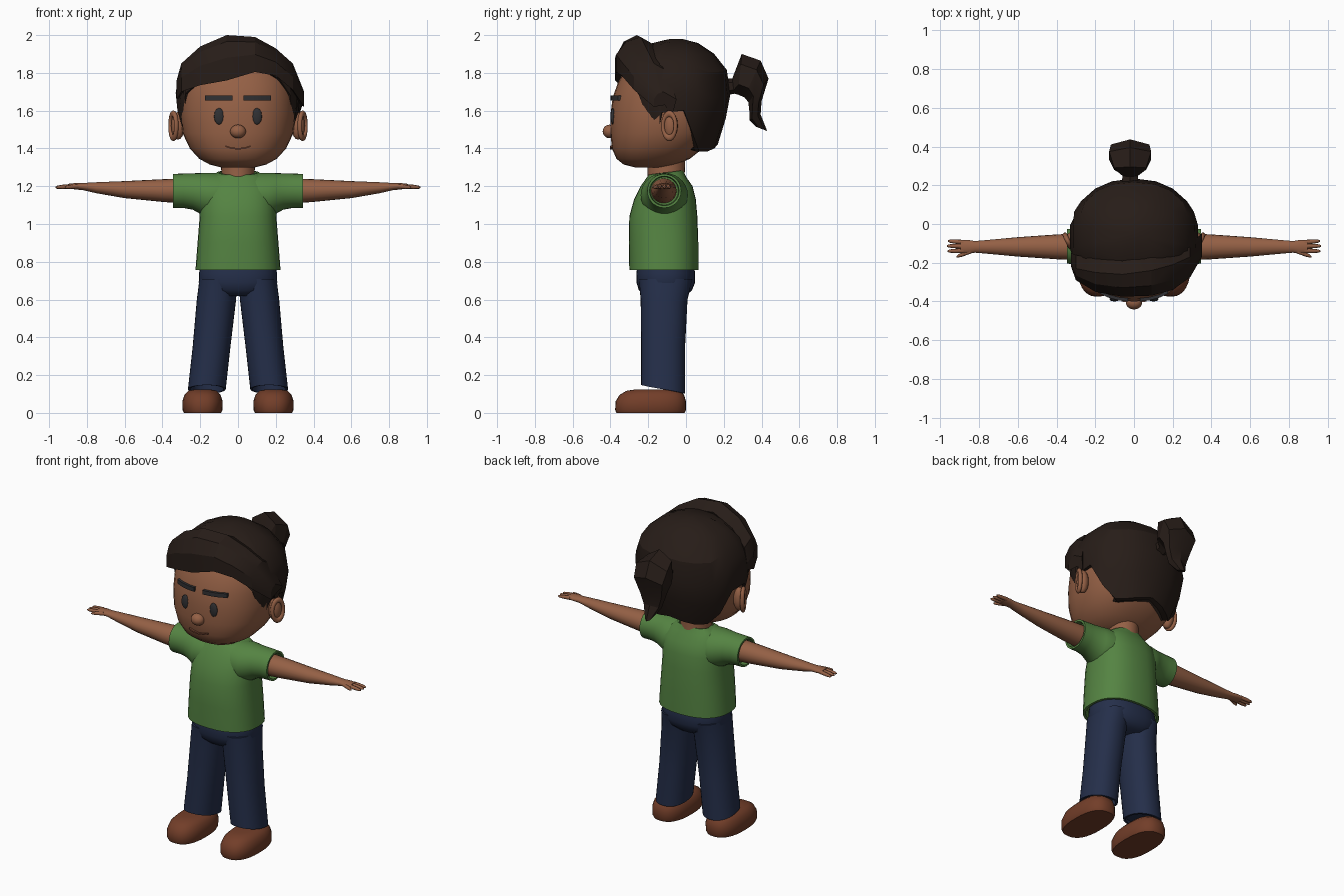
import bpy, bmesh
from math import sin, cos, pi, radians
from mathutils import Vector

if "Cube" in bpy.data.objects:
    bpy.data.objects.remove(bpy.data.objects["Cube"])


def material(name, rgb):
    m = bpy.data.materials.new(name)
    m.diffuse_color = (*rgb, 1)
    m.use_nodes = True
    m.node_tree.nodes["Principled BSDF"].inputs["Base Color"].default_value = m.diffuse_color
    return m


SKIN = material("skin", (0.30, 0.118, 0.06))
LIP = material("lip", (0.19, 0.065, 0.035))
HAIR = material("hair", (0.020, 0.012, 0.009))
GREEN = material("shirt", (0.09, 0.23, 0.055))
NAVY = material("denim", (0.018, 0.028, 0.068))
LEATHER = material("leather", (0.17, 0.048, 0.022))
DARK = material("dark grey", (0.03, 0.03, 0.033))


def loft(name, rings, mat, angle=50):
    """Skin a list of equal-length rings, cap both ends."""
    bm = bmesh.new()
    rows = [[bm.verts.new(p) for p in r] for r in rings]
    n = len(rows[0])
    for a, b in zip(rows, rows[1:]):
        for i in range(n):
            bm.faces.new((a[i], a[(i + 1) % n], b[(i + 1) % n], b[i]))
    bm.faces.new(rows[0])
    bm.faces.new(rows[-1][::-1])
    bmesh.ops.recalc_face_normals(bm, faces=bm.faces[:])
    me = bpy.data.meshes.new(name)
    bm.to_mesh(me)
    bm.free()
    ob = bpy.data.objects.new(name, me)
    bpy.context.collection.objects.link(ob)
    return finish(ob, name, mat, angle)


def finish(ob, name, mat, angle=50):
    ob.name = name
    ob.data.materials.append(mat)
    if angle:
        bpy.ops.object.select_all(action='DESELECT')
        ob.select_set(True)
        bpy.context.view_layer.objects.active = ob
        bpy.ops.object.shade_smooth_by_angle(angle=radians(angle))
    return ob


def spow(v, p):
    return abs(v) ** (2 / p) * (1 if v >= 0 else -1)


def hpoint(z, rx, yf, yb, a, p=2, cx=0):
    """Point on a horizontal superellipse; a = 0 faces front, 90 deg is +x."""
    return Vector((cx + rx * spow(sin(a), p),
                   (yf + yb) / 2 - (yb - yf) / 2 * spow(cos(a), p), z))


def hring(z, rx, yf, yb, p=2, cx=0, tilt=0, n=32):
    r = [hpoint(z, rx, yf, yb, 2 * pi * i / n, p, cx) for i in range(n)]
    for i, v in enumerate(r):
        v.z += tilt * cos(2 * pi * i / n)
    return r


def xring(x, cy, cz, ry, rz, n=20):
    return [Vector((x, cy + ry * cos(2 * pi * i / n), cz + rz * sin(2 * pi * i / n)))
            for i in range(n)]


def interp(table, z):
    for a, b in zip(table, table[1:]):
        if z <= b[0]:
            t = max(0, (z - a[0]) / (b[0] - a[0]))
            return [u + (v - u) * t for u, v in zip(a[1:], b[1:])]
    return list(table[-1][1:])


def ball(name, loc, scale, mat, seg=20, rot=(0, 0, 0)):
    bpy.ops.mesh.primitive_uv_sphere_add(segments=seg, ring_count=seg // 2,
                                         location=loc, rotation=rot)
    ob = bpy.context.object
    ob.scale = scale
    return finish(ob, name, mat)


# head: z, half width, front y, back y
HEAD = [(1.30, .09, -.27, -.10), (1.315, .15, -.33, -.05), (1.345, .205, -.368, .02),
        (1.40, .255, -.392, .09), (1.48, .293, -.40, .16), (1.58, .305, -.40, .20),
        (1.67, .302, -.388, .21), (1.75, .29, -.36, .20), (1.83, .25, -.315, .16),
        (1.90, .18, -.24, .09), (1.95, .06, -.14, -.02)]
loft("head", [hring(*h, p=2.3) for h in HEAD], SKIN, 80)
loft("neck", [hring(z, r, -.115 - r, -.095 + r) for z, r in
              ((1.2, .095), (1.26, .088), (1.34, .09))], SKIN)


def face_y(x, z):
    rx, yf, yb = interp(HEAD, z)
    k = (1 - min(abs(x) / rx, .99) ** 2.3) ** (1 / 2.3)
    return (yf + yb) / 2 - (yb - yf) / 2 * k


# face details
def strip(name, pts, h, mat):
    rings = []
    for x, z in pts:
        y = face_y(x, z)
        rings.append([Vector((x, y + dy, z + dz)) for dy, dz in
                      ((-.012, -h), (-.012, h), (.02, h), (.02, -h))])
    loft(name, rings, mat, 30)


ball("nose", (0, -.405, 1.49), (.042, .036, .036), SKIN)
strip("mouth", [(x, 1.398 + 3.2 * x * x) for x in (-.065, -.035, 0, .035, .065)], .004, LIP)
for s, side in ((1, "right"), (-1, "left")):
    ball("eye_" + side, (s * .1, face_y(.1, 1.57) + .002, 1.57), (.027, .012, .044), DARK, 12)
    strip("brow_" + side, [(s * x, 1.668) for x in (.03, .08, .13, .175)], .013, DARK)
    # ears: disc with a raised rim
    turn = (0, 0, s * radians(-25))
    ball("ear_" + side, (s * .318, -.082, 1.52), (.035, .04, .074), SKIN, 16, turn)
    bpy.ops.mesh.primitive_torus_add(major_segments=24, minor_segments=8, major_radius=1,
                                     minor_radius=.28, location=(s * .342, -.088, 1.52),
                                     rotation=(0, radians(90), s * radians(-25)))
    bpy.context.object.scale = (.064, .037, .045)
    finish(bpy.context.object, "ear_rim_" + side, SKIN)

# hair cap: z, half width, front y, back y; hairline: azimuth, z
CAP = [(1.38, .24, -.28, .15), (1.47, .298, -.32, .19), (1.6, .325, -.36, .22),
       (1.7, .335, -.37, .237), (1.77, .325, -.365, .237), (1.85, .285, -.32, .20),
       (1.92, .215, -.25, .13), (1.96, .13, -.18, .06), (1.98, .03, -.08, -.02)]
LINE = [(0, 1.80), (20, 1.82), (40, 1.77), (55, 1.68), (64, 1.54), (71, 1.45), (80, 1.59),
        (100, 1.60), (113, 1.46), (126, 1.385), (145, 1.385), (162, 1.40), (180, 1.42),
        (198, 1.40), (215, 1.385), (234, 1.385), (247, 1.46), (260, 1.60), (280, 1.60),
        (289, 1.48), (296, 1.55), (305, 1.69), (320, 1.74), (340, 1.77)]


def cap_ring(t, shrink=1.0):
    r = []
    for a, low in LINE:
        z = low + (1.98 - low) * sin(t * pi / 2)
        rx, yf, yb = interp(CAP, z)
        v = hpoint(z, rx, yf, yb, radians(a), 2.2)
        c = Vector((0, (yf + yb) / 2, z))
        r.append(c + (v - c) * shrink)
    return r


loft("hair_cap", [cap_ring(0, .86)] + [cap_ring(t) for t in (0, .16, .32, .5, .66, .82, 1)],
     HAIR, 22)

# swept fringe: x, lower z, lower y, ridge z, ridge y
FRINGE = [(-.325, 1.66, -.22, 1.76, -.22), (-.30, 1.70, -.29, 1.85, -.23),
          (-.2, 1.735, -.35, 1.94, -.25), (-.06, 1.76, -.375, 2.0, -.26),
          (.09, 1.805, -.37, 1.99, -.24), (.2, 1.785, -.34, 1.93, -.21),
          (.29, 1.71, -.275, 1.85, -.17), (.35, 1.62, -.17, 1.70, -.12)]
rings = []
for x, zl, yl, zr, yr in FRINGE:
    h, d = zr - zl, yr - yl
    rings.append([Vector((x * k, y, z)) for k, y, z in (
        (.95, yl + .06, zl + .01), (1, yl, zl), (1, yl, zl + h * .5),
        (1, yl + d * .4, zl + h * .86), (1, yr, zr), (1, yr + .07, zr - .04),
        (.9, yr + .04, zr - .15))])
loft("hair_fringe", rings, HAIR, 22)

# ponytail: inner y z, outer y z, half width
TAIL = [(.21, 1.68, .20, 1.77, .05), (.255, 1.69, .245, 1.77, .045),
        (.275, 1.685, .295, 1.90, .095), (.31, 1.67, .395, 1.865, .125),
        (.33, 1.645, .437, 1.77, .115), (.335, 1.60, .40, 1.65, .085),
        (.335, 1.55, .395, 1.58, .06), (.37, 1.515, .43, 1.492, .02)]
rings = []
for yi, zi, yo, zo, w in TAIL:
    i, o = Vector((-.02, yi, zi)), Vector((-.02, yo, zo))
    rings.append([(i + o) / 2 + (o - i) / 2 * cos(k * pi / 3)
                  + Vector((w * sin(k * pi / 3), 0, 0)) for k in range(6)])
loft("ponytail", rings, HAIR, 22)

# shirt body with open hem and collar
SHIRT = [(.80, .205, -.28, .045), (.757, .21, -.285, .05), (.757, .225, -.30, .065),
         (.9, .214, -.303, .065), (1.04, .203, -.30, .06), (1.13, .20, -.275, .052),
         (1.2, .19, -.24, .035), (1.25, .15, -.205, .0), (1.273, .11, -.195, -.015),
         (1.272, .098, -.19, -.02), (1.25, .09, -.185, -.025)]
loft("shirt", [hring(*r, p=2.4, tilt=-.012 if r[1] < .12 else 0) for r in SHIRT], GREEN)

# waist of the trousers
loft("trouser_seat", [hring(*r, p=2.3) for r in (
    (.79, .20, -.255, .04), (.74, .206, -.263, .048), (.69, .208, -.262, .048),
    (.65, .19, -.25, .032), (.62, .12, -.22, .0))], NAVY, 80)

SLEEVE = [(.08, 1.15, .12, .12), (.16, 1.153, .125, .118), (.20, 1.162, .108, .108),
          (.24, 1.172, .096, .096), (.29, 1.176, .091, .091), (.345, 1.175, .09, .09),
          (.345, 1.175, .078, .078), (.31, 1.175, .074, .074)]
ARM = [(.27, 1.175, .070, .068), (.40, 1.177, .064, .06), (.60, 1.182, .05, .045),
       (.75, 1.192, .036, .029), (.82, 1.198, .03, .019), (.86, 1.2, .036, .017),
       (.895, 1.2, .033, .013)]
LEG = [(.71, .10, -.25, .035, .104, 0), (.60, .104, -.24, .008, .114, 0),
       (.35, .10, -.237, -.005, .14, 0), (.125, .10, -.237, -.005, .165, .022),
       (.125, .088, -.225, -.017, .165, .022), (.16, .085, -.22, -.02, .163, 0)]
SHOE = [(0, .098, -.368, -.008), (.015, .106, -.375, 0), (.06, .107, -.373, 0),
        (.095, .096, -.352, -.01), (.117, .075, -.315, -.035), (.125, .04, -.26, -.08)]
FINGERS = [(.88, -.094, .96, -.088), (.885, -.115, .965, -.113),
           (.88, -.138, .962, -.14), (.845, -.142, .915, -.168)]


def flip(rings, s):
    return [[Vector((v.x * s, v.y, v.z)) for v in r] for r in rings]


# limbs, mirrored
for s, side in ((1, "right"), (-1, "left")):
    loft("sleeve_" + side, flip([xring(x, -.115, z, a, b, 28) for x, z, a, b in SLEEVE], s), GREEN)
    loft("arm_" + side, flip([xring(x, -.118, z, a, b) for x, z, a, b in ARM], s), SKIN)
    for i, (x0, y0, x1, y1) in enumerate(FINGERS):
        rings = [xring(x0 + (x1 - x0) * t, y0 + (y1 - y0) * t, 1.2 - .006 * t, r, r, 8)
                 for t, r in ((0, .012), (.6, .011), (.9, .008), (1, .004))]
        loft(f"finger_{side}_{i + 1}", flip(rings, s), SKIN)
    loft("trouser_leg_" + side,
         flip([hring(z, rx, yf, yb, 2.2, cx, t) for z, rx, yf, yb, cx, t in LEG], s), NAVY)
    loft("shoe_" + side, flip([hring(*r, p=2.5, cx=.188) for r in SHOE], s), LEATHER)
